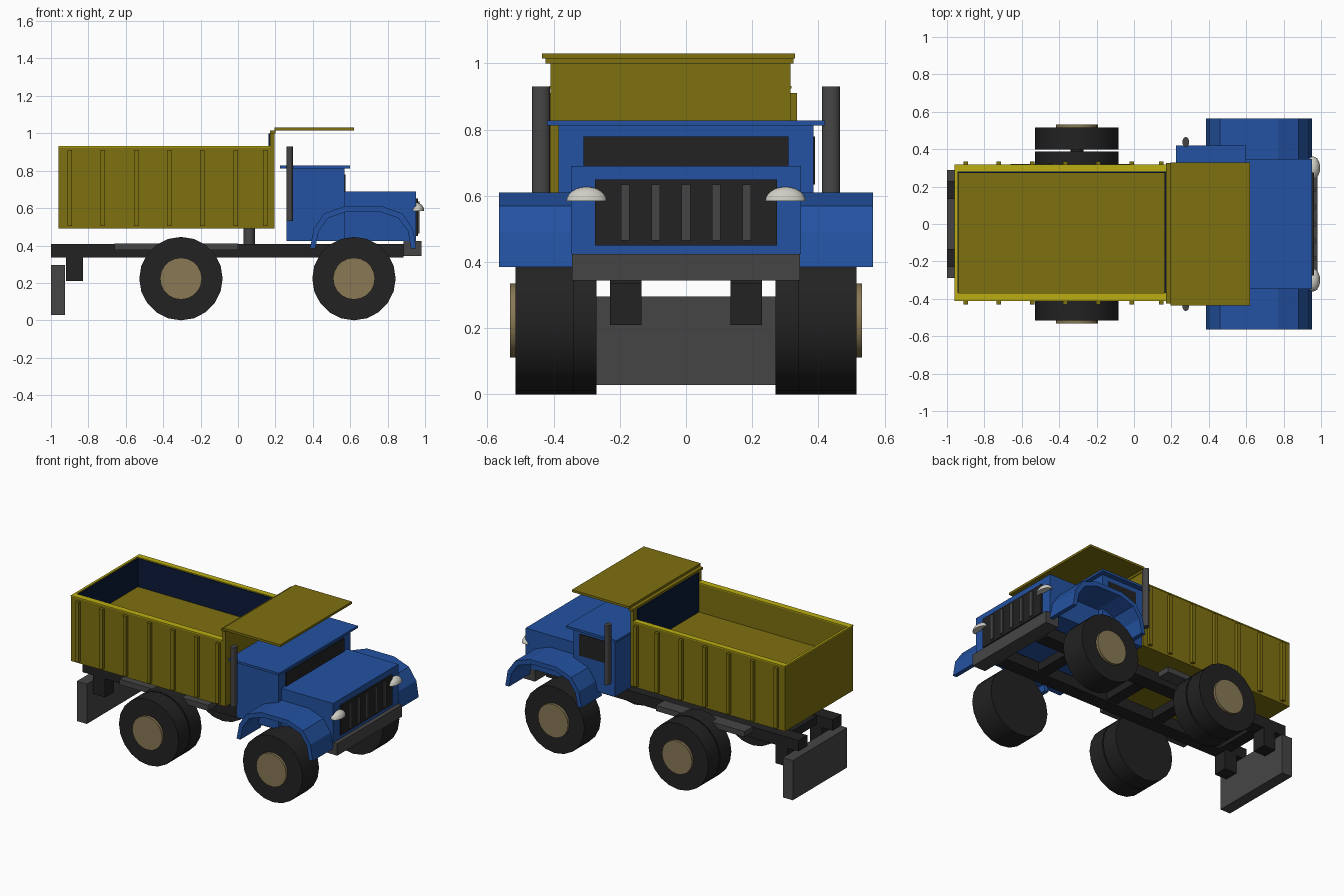
import bpy, bmesh, math
from mathutils import Matrix

if "Cube" in bpy.data.objects:
    bpy.data.objects.remove(bpy.data.objects["Cube"])


def material(name, r, g, b):
    m = bpy.data.materials.new(name)
    m.use_nodes = True
    m.diffuse_color = (r, g, b, 1)
    m.node_tree.nodes["Principled BSDF"].inputs["Base Color"].default_value = (r, g, b, 1)
    return m


BLUE = material("cab blue", .017, .085, .36)
NAVY = material("dark navy", .003, .01, .04)
OCHRE = material("bed ochre", .21, .16, .005)
YELLOW = material("rim yellow", .5, .42, .006)
BLACK = material("rubber black", .016, .016, .016)
GREY = material("dark grey", .06, .06, .06)
TAN = material("hub tan", .25, .19, .09)
SILVER = material("lamp silver", .62, .61, .55)


def finish(name, bm, mat, smooth=False):
    bmesh.ops.recalc_face_normals(bm, faces=bm.faces)
    me = bpy.data.meshes.new(name)
    bm.to_mesh(me)
    bm.free()
    me.materials.append(mat)
    ob = bpy.data.objects.new(name, me)
    bpy.context.collection.objects.link(ob)
    if smooth:
        bpy.ops.object.select_all(action="DESELECT")
        ob.select_set(True)
        bpy.context.view_layer.objects.active = ob
        bpy.ops.object.shade_smooth_by_angle(angle=math.radians(35))
    return ob


def box(name, x, y, z, mat):
    """Box from (low, high) ranges on each axis."""
    bm = bmesh.new()
    mid = [(a + b) / 2 for a, b in (x, y, z)]
    size = [b - a for a, b in (x, y, z)]
    bmesh.ops.create_cube(bm, size=1, matrix=Matrix.Translation(mid) @ Matrix.Diagonal((*size, 1)))
    return finish(name, bm, mat)


def drum(name, x, y, z, radius, mat, sides=20):
    """Cylinder lying along y, between the two y values."""
    bm = bmesh.new()
    place = Matrix.Translation((x, sum(y) / 2, z)) @ Matrix.Rotation(math.pi / 2, 4, "X")
    bmesh.ops.create_cone(bm, cap_ends=True, segments=sides, radius1=radius, radius2=radius,
                          depth=abs(y[1] - y[0]), matrix=place)
    return finish(name, bm, mat, True)


def post(name, x, y, z, rx, ry, mat):
    """Upright elliptical cylinder."""
    bm = bmesh.new()
    place = Matrix.Translation((x, y, sum(z) / 2)) @ Matrix.Diagonal((rx, ry, 1, 1))
    bmesh.ops.create_cone(bm, cap_ends=True, segments=16, radius1=1, radius2=1,
                          depth=z[1] - z[0], matrix=place)
    return finish(name, bm, mat, True)


def both(s, a, b):
    return tuple(sorted((s * a, s * b)))


# Dump bed: solid floor block, walls, tall headboard and canopy
box("bed_floor", (-.95, .18), (-.40, .30), (.49, .735), OCHRE)
box("bed_right_wall", (-.96, .17), (-.41, -.37), (.49, .925), OCHRE)
box("bed_left_wall", (-.96, .17), (.28, .315), (.49, .925), OCHRE)
box("bed_rear_wall", (-.96, -.947), (-.41, .315), (.49, .925), OCHRE)
box("bed_headboard", (.17, .195), (-.41, .315), (.49, 1.015), OCHRE)
box("bed_canopy", (.195, .62), (-.435, .33), (1.015, 1.03), OCHRE)
box("bed_canopy_lip", (.17, .2), (-.425, .325), (1.0, 1.015), OCHRE)

# Dark liners inside the bed
box("liner_rear", (-.947, -.938), (-.37, .28), (.735, .925), NAVY)
box("liner_left", (-.938, .163), (.273, .28), (.735, .925), NAVY)
box("liner_front", (.162, .17), (-.37, .28), (.735, 1.0), NAVY)

# Bright rim on top of the walls
box("rim_right", (-.96, .17), (-.412, -.37), (.925, .932), YELLOW)
box("rim_left", (-.96, .17), (.28, .318), (.925, .932), YELLOW)
box("rim_rear", (-.96, -.945), (-.41, .315), (.925, .932), YELLOW)

# Side ribs
for i in range(7):
    x = -.9 + i * .1775 - (.02 if i == 6 else 0)
    box("rib_right", (x - .012, x + .012), (-.43, -.41), (.505, .91), OCHRE)
    box("rib_left", (x - .012, x + .012), (.315, .335), (.505, .91), OCHRE)

# Chassis
for s in (-1, 1):
    box("chassis_rail", (-1, .885), both(s, .135, .23), (.335, .408), BLACK)
    box("rear_hanger", (-.92, -.83), both(s, .135, .23), (.21, .34), BLACK)
    box("side_step", (-.66, 0), both(s, .23, .32), (.375, .412), GREY)
for x in (-.84, -.3, .06, .6):
    box("cross_member", (x - .04, x + .04), (-.14, .14), (.345, .4), BLACK)
box("rear_guard", (-1, -.925), (-.29, .29), (.028, .296), GREY)
post("lift_post", .06, 0, (.4, .495), .03, .03, GREY)

# Cab
box("cab_body", (.26, .57), (-.385, .385), (.425, .815), BLUE)
box("cab_roof", (.225, .6), (-.42, .42), (.812, .827), BLUE)
box("windshield", (.57, .576), (-.31, .31), (.69, .78), BLACK)
box("left_side_window", (.31, .525), (.385, .39), (.635, .78), BLACK)

# Hood, grille and bumper
box("hood", (.57, .953), (-.348, .348), (.425, .69), BLUE)
box("grille", (.953, .962), (-.275, .275), (.45, .65), BLACK)
for i in range(-2, 3):
    box("grille_bar", (.962, .97), (i * .0915 - .013, i * .0915 + .013), (.465, .635), GREY)
box("front_bumper", (.885, .982), (-.345, .345), (.345, .425), GREY)

# Arched fenders, thick strips bent over the front wheels
arch = [(.385, .385), (.405, .49), (.46, .57), (.57, .61),
        (.77, .61), (.88, .57), (.935, .49), (.953, .385)]
cx, base = .669, .385
inner = [(cx + (x - cx) * .9, base + (z - base) * .87) for x, z in arch]
for s in (-1, 1):
    bm = bmesh.new()
    for i in range(len(arch) - 1):
        quad = [arch[i], arch[i + 1], inner[i + 1], inner[i]]
        bm.faces.new([bm.verts.new((x, s * .345, z)) for x, z in quad])
    bmesh.ops.remove_doubles(bm, verts=bm.verts, dist=.0001)
    ext = bmesh.ops.extrude_face_region(bm, geom=bm.faces[:], use_keep_orig=True)
    moved = [v for v in ext["geom"] if isinstance(v, bmesh.types.BMVert)]
    bmesh.ops.translate(bm, verts=moved, vec=(0, s * .22, 0))
    finish("front_fender", bm, BLUE)

    # Half-dome headlight
    bm = bmesh.new()
    place = Matrix.Translation((.958, s * .3, .585)) @ Matrix.Diagonal((.037, .061, .042, 1))
    bmesh.ops.create_uvsphere(bm, u_segments=20, v_segments=12, radius=1, matrix=place)
    bmesh.ops.bisect_plane(bm, geom=bm.verts[:] + bm.edges[:] + bm.faces[:], clear_inner=True,
                           plane_co=(0, 0, .585), plane_no=(0, 0, 1))
    bmesh.ops.holes_fill(bm, edges=[e for e in bm.edges if e.is_boundary])
    finish("headlight", bm, SILVER, True)

    # Exhaust stack
    post("exhaust_stack", .277, s * .438, (.53, .93), .018, .027, GREY)

    # Wheels: single front, twin rear
    drum("front_tyre", .62, (s * .34, s * .515), .223, .223, BLACK)
    drum("front_hub", .62, (s * .5, s * .532), .223, .112, TAN)
    drum("rear_outer_tyre", -.305, (s * .397, s * .515), .223, .223, BLACK)
    drum("rear_inner_tyre", -.305, (s * .27, s * .388), .223, .223, BLACK)
    drum("rear_wheel_link", -.305, (s * .38, s * .4), .223, .035, BLACK)
    drum("rear_hub", -.305, (s * .5, s * .532), .223, .112, TAN)
